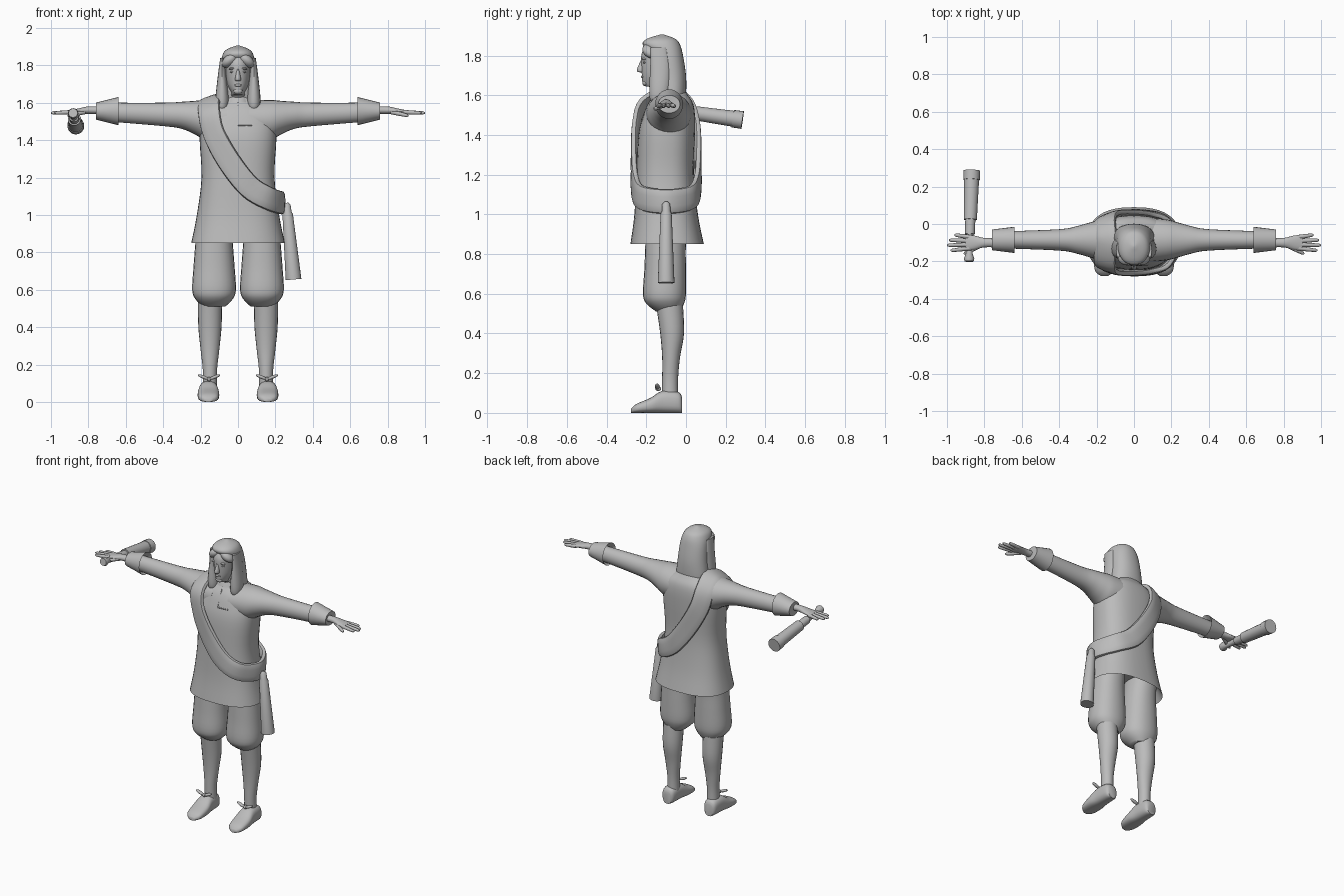
import bpy, bmesh
from math import cos, sin, pi, radians
from mathutils import Vector, Euler

cube = bpy.data.objects.get("Cube")
if cube:
    bpy.data.objects.remove(cube, do_unlink=True)

GREY = (0.5, 0.5, 0.5, 1)
mat = bpy.data.materials.new("plain grey")
mat.use_nodes = True
mat.diffuse_color = GREY
mat.node_tree.nodes["Principled BSDF"].inputs["Base Color"].default_value = GREY


def finish(name, bm, mirror=False):
    """Turn a bmesh into a shaded object, optionally mirrored across the middle."""
    bmesh.ops.recalc_face_normals(bm, faces=bm.faces[:])
    mesh = bpy.data.meshes.new(name)
    bm.to_mesh(mesh)
    bm.free()
    mesh.materials.append(mat)
    mesh.polygons.foreach_set("use_smooth", [True] * len(mesh.polygons))
    mesh.set_sharp_from_angle(angle=radians(45))
    part = bpy.data.objects.new(name, mesh)
    bpy.context.collection.objects.link(part)
    if mirror:
        modifier = part.modifiers.new("mirror", "MIRROR")
        modifier.use_mirror_merge = False
    return part


def skin(name, rings, closed=False, mirror=False):
    """Bridge a series of point rings with quads."""
    bm = bmesh.new()
    loops = [[bm.verts.new(point) for point in ring] for ring in rings]
    count = len(loops[0])
    pairs = list(zip(loops, loops[1:]))
    if closed:
        pairs.append((loops[-1], loops[0]))
    else:
        bm.faces.new(loops[0])
        bm.faces.new(loops[-1])
    for lower, upper in pairs:
        for i in range(count):
            j = (i + 1) % count
            bm.faces.new((lower[i], lower[j], upper[j], upper[i]))
    return finish(name, bm, mirror)


def spline(rows, steps, closed=False):
    """Smooth interpolation between rows of numbers."""
    rows = [Vector(row) for row in rows]
    count = len(rows)

    def pick(i):
        return rows[i % count] if closed else rows[max(0, min(count - 1, i))]

    result = []
    for i in range(count if closed else count - 1):
        before, start, end, after = (pick(i + k) for k in (-1, 0, 1, 2))
        for step in range(steps):
            t = step / steps
            linear = (end - before) / 2
            square = before - start * 2.5 + end * 2 - after / 2
            cubic = (start * 3 - before - end * 3 + after) / 2
            result.append(start + linear * t + square * t ** 2 + cubic * t ** 3)
    return result if closed else result + [rows[-1]]


def oval(sides, power=2):
    """Unit superellipse; a higher power is boxier."""
    def bend(value):
        return abs(value) ** (2 / power) * (1 if value > 0 else -1)
    turns = [2 * pi * i / sides for i in range(sides)]
    return [(bend(cos(turn)), bend(sin(turn))) for turn in turns]


def loft(name, rows, axis="z", centre=0, sides=24, power=2, inner=(), mirror=False):
    """Each row: place on the axis, half width about the centre, low and high limits."""
    main, wide, tall = {"x": (0, 1, 2), "y": (1, 0, 2), "z": (2, 0, 1)}[axis]
    rings = []
    for place, half, low, high in list(inner) + [tuple(r) for r in spline(rows, 4)]:
        ring = []
        for a, b in oval(sides, power):
            point = Vector()
            point[main] = place
            point[wide] = centre + a * half
            point[tall] = (low + high) / 2 + b * (high - low) / 2
            ring.append(point)
        rings.append(ring)
    return skin(name, rings, mirror=mirror)


def turned(name, start, end, profile, sides=20, mirror=False):
    """Round part; the profile pairs a fraction of the length with a radius."""
    start, end = Vector(start), Vector(end)
    aim = (end - start).to_track_quat("Z", "Y")
    rings = [[start.lerp(end, along) + aim @ Vector((a * radius, b * radius, 0))
              for a, b in oval(sides)] for along, radius in profile]
    return skin(name, rings, mirror=mirror)


def ball(name, centre, size, turn=(0, 0, 0), mirror=False):
    """Stretched and turned sphere."""
    bm = bmesh.new()
    bmesh.ops.create_uvsphere(bm, u_segments=16, v_segments=10, radius=1)
    spin = Euler([radians(angle) for angle in turn]).to_matrix()
    for vert in bm.verts:
        vert.co = spin @ (vert.co * Vector(size)) + Vector(centre)
    return finish(name, bm, mirror)


# Tunic with a hollow flared hem
loft("tunic", [(.85, .25, -.28, .09), (1, .22, -.26, .06), (1.2, .195, -.25, .04),
               (1.4, .205, -.24, .045), (1.5, .2, -.215, .045), (1.56, .17, -.19, .035),
               (1.6, .11, -.16, .01), (1.63, .07, -.15, -.01)],
     sides=40, power=2.5, inner=[(.95, .2, -.23, .03)])

# Sleeves with turned-back cuffs
loft("sleeve", [(.06, .12, 1.4, 1.61), (.17, .11, 1.4, 1.615), (.23, .095, 1.43, 1.61),
                (.3, .075, 1.46, 1.605), (.4, .057, 1.475, 1.6), (.7, .045, 1.5, 1.6)],
     "x", -.085, mirror=True)
loft("cuff", [(.64, .07, 1.48, 1.63), (.76, .055, 1.51, 1.6)], "x", -.085,
     inner=[(.67, .045, 1.5, 1.6)], mirror=True)

# Collar band and neck opening
loft("collar", [(1.6, .08, -.17, 0), (1.65, .062, -.145, -.01)])
seam = [(0, .004), (1, .004)]
turned("neck_slit", (0, -.176, 1.585), (0, -.222, 1.48), seam, 6)
turned("placket_seam", (0, -.222, 1.48), (.075, -.217, 1.48), seam, 6)

# Hands with fanned fingers and a thumb
loft("palm", [(.74, .025, 1.54, 1.58), (.8, .025, 1.54, 1.58), (.85, .037, 1.54, 1.57),
              (.9, .044, 1.54, 1.56)], "x", -.1, sides=16, mirror=True)
fingertip = [(0, .012), (.5, .011), (.9, .009), (1, .004)]
for i, (finger, reach) in enumerate(zip(("index", "middle", "ring", "little"), (.98, 1, .99, .96))):
    fan = (i - 1.5) * .02
    turned(finger + "_finger", (.88, fan - .1, 1.55), (reach, fan * 1.4 - .1, 1.545),
           fingertip, 10, True)
turned("thumb", (.82, -.115, 1.55), (.91, -.16, 1.53), fingertip, 10, True)

# Breeches gathered at the knee, with stockinged legs
loft("breeches", [(.98, .09, -.2, .02), (.85, .1, -.205, 0), (.72, .11, -.21, 0),
                  (.6, .117, -.217, 0), (.55, .1, -.2, -.01), (.51, .06, -.15, -.03)],
     centre=.128, power=2.2, mirror=True)
loft("stocking", [(.54, .065, -.15, -.015), (.4, .062, -.13, -.01), (.28, .05, -.12, -.03),
                  (.17, .038, -.12, -.04), (.07, .038, -.12, -.04)],
     centre=.15, sides=20, mirror=True)

# Shoes tied with a bow
loft("shoe", [(-.02, .03, 0, .08), (-.04, .044, 0, .105), (-.12, .051, 0, .11),
              (-.18, .058, 0, .075), (-.25, .05, 0, .045), (-.277, .02, 0, .02)],
     "y", .158, power=2.6, mirror=True)
for side, sign in (("inner", -1), ("outer", 1)):
    ball(side + "_bow_loop", (.155 + sign * .03, -.145, .133), (.032, .012, .009),
         (0, -sign * 22, 0), True)
ball("bow_knot", (.155, -.14, .122), (.012, .015, .012), mirror=True)

# Head and face
loft("head", [(1.58, .05, -.15, -.03), (1.635, .05, -.16, -.04), (1.65, .034, -.213, -.06),
              (1.7, .058, -.222, -.05), (1.78, .066, -.226, -.04), (1.82, .064, -.22, -.04),
              (1.86, .045, -.195, -.06)])
loft("nose", [(1.715, .01, -.228, -.2), (1.725, .016, -.248, -.2), (1.78, .007, -.226, -.2)],
     sides=12)
ball("lips", (0, -.218, 1.693), (.02, .009, .007))
ball("chin", (0, -.206, 1.662), (.024, .014, .016))
ball("brow", (.03, -.21, 1.783), (.02, .012, .006), (0, 6, -14), True)
ball("eye", (.03, -.207, 1.765), (.013, .01, .006), (0, 0, -14), True)

# Long hair: a cap down the back, a parted fringe and front locks
loft("hair", [(1.57, .085, -.1, -.01), (1.6, .108, -.14, 0), (1.7, .1, -.16, 0),
              (1.8, .092, -.175, -.015), (1.855, .083, -.218, -.03), (1.885, .06, -.195, -.055),
              (1.907, .005, -.125, -.115)], sides=32, power=2.2)
ball("fringe", (.044, -.178, 1.825), (.05, .042, .03), (0, 38, 22), True)
loft("front_lock", [(1.555, .012, -.16, -.13), (1.575, .03, -.18, -.1), (1.63, .035, -.185, -.08),
                    (1.75, .022, -.18, -.08), (1.84, .01, -.18, -.1)],
     centre=.085, sides=16, mirror=True)

# Broad sash from the right shoulder to the left hip, alike in front and behind
middle = -.1
strap = [(-.155, .11, 1.56), (-.13, .143, 1.44), (-.05, .158, 1.29), (.06, .158, 1.15),
         (.17, .125, 1.085)]
front = [(x, middle - depth, z) for x, depth, z in strap]
back = [(x, middle + depth, z) for x, depth, z in reversed(strap)]
path = spline([(-.15, -.08, 1.618)] + front + [(.235, middle, 1.065)] + back, 5, closed=True)
rings = []
for i, point in enumerate(path):
    along = (path[(i + 1) % len(path)] - path[i - 1]).normalized()
    out = point - Vector((0, middle, min(point.z, 1.45)))
    out.x *= .4
    out = (out - along * out.dot(along)).normalized()
    across = along.cross(out)
    rings.append([point + across * (a * .062) + out * (b * .018) for a, b in oval(14, 3)])
skin("sash", rings, closed=True)

# Spyglass in the right hand and its case hanging at the left hip
turned("spyglass", (-.882, -.2, 1.545), (-.867, .285, 1.475),
       [(0, .024), (.03, .028), (.09, .017), (.3, .019), (.3, .026), (.46, .027),
        (.46, .035), (.9, .04), (.9, .044), (1, .045)])
turned("spyglass_case", (.26, middle, 1.065), (.297, middle, .655),
       [(0, .008), (.03, .02), (.12, .022), (.15, .028), (1, .042)])
